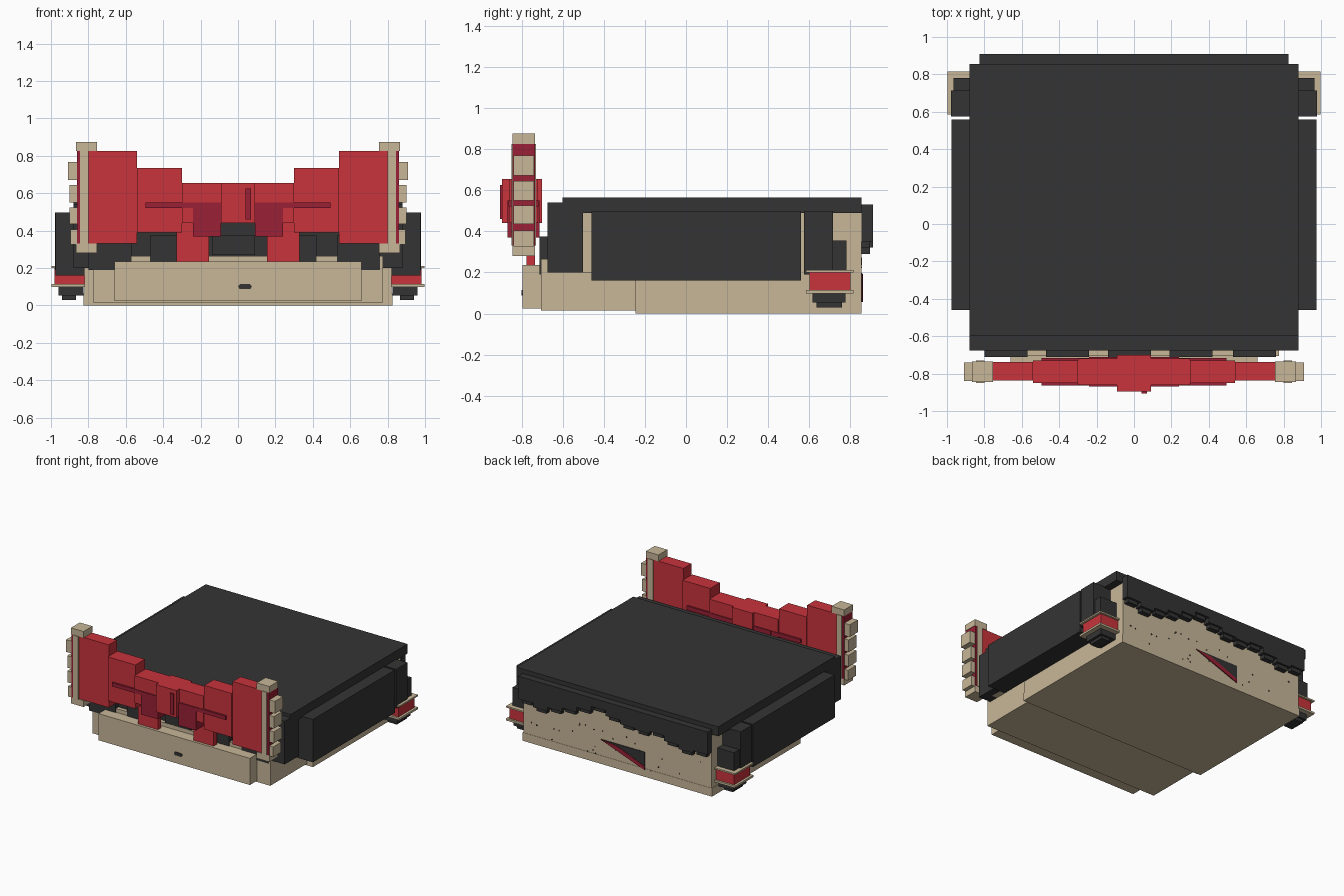
import bpy, bmesh, random

if "Cube" in bpy.data.objects:
    bpy.data.objects.remove(bpy.data.objects["Cube"])

random.seed(3)


def material(name, rgb):
    m = bpy.data.materials.new(name)
    m.diffuse_color = (*rgb, 1)
    m.use_nodes = True
    m.node_tree.nodes["Principled BSDF"].inputs["Base Color"].default_value = m.diffuse_color
    return m


TAN = material("tan", (0.58, 0.475, 0.315))
DARK = material("charcoal", (0.034, 0.034, 0.034))
RED = material("red", (0.58, 0.033, 0.044))
CRIMSON = material("dark crimson", (0.32, 0.014, 0.035))


def build(name, mat, boxes, mirror=False):
    """One object from boxes (x0, x1, y0, y1, z0, z1), optionally mirrored in x."""
    bm = bmesh.new()
    for b in boxes:
        sides = [b]
        if mirror:
            sides.append((-b[1], -b[0], *b[2:]))
        for x0, x1, y0, y1, z0, z1 in sides:
            vs = bmesh.ops.create_cube(bm, size=1)["verts"]
            for v in vs:
                v.co = ((x0 + x1) / 2 + v.co.x * (x1 - x0),
                        (y0 + y1) / 2 + v.co.y * (y1 - y0),
                        (z0 + z1) / 2 + v.co.z * (z1 - z0))
    return finish(name, mat, bm)


def finish(name, mat, bm):
    me = bpy.data.meshes.new(name)
    bm.to_mesh(me)
    bm.free()
    me.materials.append(mat)
    ob = bpy.data.objects.new(name, me)
    bpy.context.collection.objects.link(ob)
    return ob


def plate(name, mat, pts, y, depth):
    """Thin flat plate from an xz outline, extruded along y."""
    bm = bmesh.new()
    f = bm.faces.new([bm.verts.new((x, y, z)) for x, z in pts])
    r = bmesh.ops.extrude_face_region(bm, geom=[f])
    for v in r["geom"]:
        if isinstance(v, bmesh.types.BMVert):
            v.co.y += depth
    bmesh.ops.recalc_face_normals(bm, faces=bm.faces)
    return finish(name, mat, bm)


# Head: wide rear block, upper part, narrower front, jaw plate
build("head", TAN, [(-.825, .825, -.245, .855, 0, .065),
                    (-.82, .82, -.245, .853, .065, .49),
                    (-.82, .82, -.60, -.245, .20, .49)])
build("front_face", TAN, [(-.775, .775, -.705, -.245, .015, .265)])
build("jaw_plate", TAN, [(-.66, .66, -.795, -.705, .025, .235)])
plate("mouth", DARK, [(0, .10), (.01, .088), (.065, .088), (.075, .10),
                      (.065, .114), (.01, .114)], -.80, .006)

# Hair cap, front roll and front side locks
build("hair_cap", DARK, [(-.88, .88, -.60, .855, .49, .565)])
build("hair_front", DARK, [(-.88, .88, -.675, -.50, .265, .54)])
build("front_side_lock", DARK, [(.775, .88, -.675, -.50, .20, .50)], True)

# Fringe tufts of uneven length
build("fringe", DARK, [(-.80, -.57, -.712, -.67, .19, .375),
                       (-.47, -.24, -.712, -.67, .23, .375),
                       (-.14, .09, -.712, -.67, .27, .375),
                       (.19, .42, -.712, -.67, .23, .375),
                       (.53, .76, -.712, -.67, .19, .375)])

# Side panels and rear side locks
build("side_panel", DARK, [(.82, .975, -.46, .56, .16, .498)], True)
build("rear_side_lock", DARK, [(.82, .978, .575, .715, .19, .498),
                               (.82, .965, .715, .78, .19, .355)], True)

# Tied lock ends: rings, red band and dark tip
build("lock_ring", TAN, [(.82, .998, .585, .815, .20, .212),
                         (.82, .998, .585, .815, .098, .114)], True)
build("lock_band", RED, [(.82, .98, .60, .80, .114, .20)], True)
build("lock_tip", DARK, [(.825, .96, .615, .775, .053, .098),
                         (.865, .94, .635, .76, .03, .053)], True)

# Back hair: jagged row of tufts
lows = [.33, .31, .34, .38, .36, .37, .40, .44, .40, .36, .33, .30, .33]
w = 1.65 / len(lows)
tufts = []
for i, z in enumerate(lows):
    x = -.825 + i * w
    tufts.append((x, x + w, .855, .91, z + .02, .53))
    tufts.append((x + .02, x + w - .02, .855, .895, z - .01, z + .02))
build("back_hair", DARK, tufts)

# Scar and stubble on the back of the head
plate("scar_shadow", DARK, [(.14, .195), (-.24, .195), (-.24, .055)], .852, .006)
plate("scar", CRIMSON, [(.14, .193), (.0, .18), (-.24, .085), (-.24, .055)], .854, .007)
build("stubble", DARK, [(x, x + .008, .85, .857, z, z + .008) for x, z in
                        [(random.uniform(-.75, .75), random.uniform(.05, .28))
                         for _ in range(26)]])

# Crest: stepped wings and centre block
build("crest_wing", RED, [(.54, .85, -.838, -.738, .33, .825),
                          (.30, .54, -.85, -.73, .39, .735),
                          (.088, .30, -.86, -.72, .44, .655)], True)
build("crest_centre", RED, [(-.09, .09, -.895, -.70, .44, .655)])
build("crest_pin", CRIMSON, [(.04, .07, -.905, -.80, .46, .625)])
build("crest_bar", CRIMSON, [(.09, .495, -.864, -.716, .52, .55),
                             (.09, .24, -.868, -.712, .37, .55)], True)
build("crest_tab", RED, [(.155, .33, -.775, -.735, .23, .45)], True)

# Crest ends: dark edge, tan post with caps, side knuckles
build("crest_edge", CRIMSON, [(.84, .862, -.845, -.735, .33, .825)], True)
build("crest_post", TAN, [(.80, .845, -.85, -.73, .33, .825),
                          (.755, .865, -.845, -.735, .825, .875),
                          (.755, .865, -.845, -.735, .28, .33)], True)
build("crest_knuckle", TAN, [(.85, x, -.84, -.74, z0, z1) for x, z0, z1 in
                             [(.91, .672, .768), (.90, .55, .645),
                              (.90, .435, .525), (.895, .325, .405)]], True)
